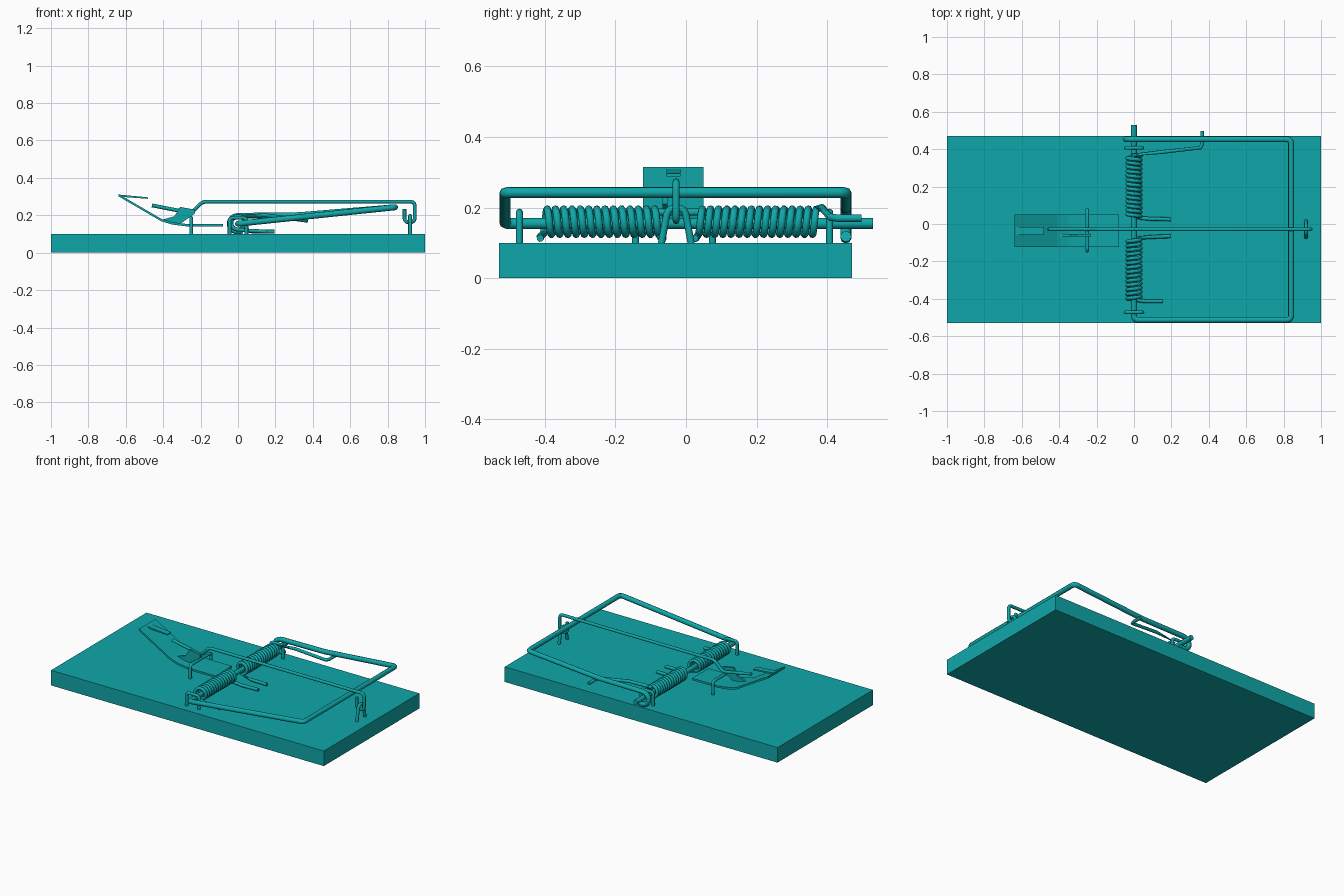
import bpy, bmesh, math
from mathutils import Vector

if "Cube" in bpy.data.objects:
    bpy.data.objects.remove(bpy.data.objects["Cube"])


def rounded(points, r, steps=5):
    """Round the corners of a polyline."""
    pts = [Vector(p) for p in points]
    out = [pts[0]]
    for a, b, c in zip(pts, pts[1:], pts[2:]):
        da, dc = a - b, c - b
        p = b + da.normalized() * min(r, da.length * 0.45)
        q = b + dc.normalized() * min(r, dc.length * 0.45)
        for i in range(steps + 1):
            t = i / steps
            out.append(p * (1 - t) ** 2 + b * 2 * t * (1 - t) + q * t * t)
    return out + [pts[-1]]


def wire(name, points, radius, corner=0.025):
    """Round wire swept along a path."""
    pts = rounded(points, corner) if corner else points
    cu = bpy.data.curves.new(name, 'CURVE')
    cu.dimensions = '3D'
    cu.bevel_depth = radius
    cu.bevel_resolution = 2
    cu.use_fill_caps = True
    sp = cu.splines.new('POLY')
    sp.points.add(len(pts) - 1)
    for s, p in zip(sp.points, pts):
        s.co = (*p, 1)
    ob = bpy.data.objects.new(name, cu)
    bpy.context.collection.objects.link(ob)
    bpy.ops.object.select_all(action='DESELECT')
    ob.select_set(True)
    bpy.context.view_layer.objects.active = ob
    bpy.ops.object.convert(target='MESH')
    bpy.ops.object.shade_smooth_by_angle(angle=math.radians(50))
    paint(bpy.context.object)


def extrude_xz(name, profile, y0, y1):
    """Side profile extruded along y."""
    bm = bmesh.new()
    face = bm.faces.new([bm.verts.new((x, y0, z)) for x, z in profile])
    ext = bmesh.ops.extrude_face_region(bm, geom=[face])
    moved = [v for v in ext['geom'] if isinstance(v, bmesh.types.BMVert)]
    bmesh.ops.translate(bm, verts=moved, vec=(0, y1 - y0, 0))
    bmesh.ops.recalc_face_normals(bm, faces=bm.faces)
    me = bpy.data.meshes.new(name)
    bm.to_mesh(me)
    bm.free()
    ob = bpy.data.objects.new(name, me)
    bpy.context.collection.objects.link(ob)
    paint(ob)


teal = bpy.data.materials.new("teal")
teal.diffuse_color = (0.005, 0.39, 0.4, 1)
teal.use_nodes = True
teal.node_tree.nodes["Principled BSDF"].inputs["Base Color"].default_value = teal.diffuse_color


def paint(ob):
    ob.data.materials.append(teal)


# Base board
extrude_xz("base_board", [(-1, 0), (1, 0), (1, 0.1), (-1, 0.1)], -0.53, 0.47)

# Hammer: axle, front arm, crossbar, back arm, hook around the axle
AX = 0.155
hook = [(0.045 * math.cos(a), 0.453, AX + 0.042 * math.sin(a))
        for a in [math.radians(90 + 30 * i) for i in range(8)]]
wire("hammer_bar", [(0, 0.53, AX), (0, -0.513, AX), (0.84, -0.513, 0.243),
                    (0.84, 0.453, 0.243), (0.32, 0.453, 0.2)] + hook, 0.016)


def coil(y0, y1, turns, start, end):
    n = turns * 20
    pts = []
    for i in range(n + 1):
        t = i / n
        a = start + (end - start + 2 * math.pi * turns) * t
        pts.append((0.036 * math.cos(a), y0 + (y1 - y0) * t, 0.16 + 0.036 * math.sin(a)))
    return pts


# Springs: tails run tangentially from each end
down, up = -math.pi / 2, math.pi / 2
wire("spring_back", [(0.195, 0.025, 0.113), (0.08, 0.028, 0.113)]
     + coil(0.035, 0.37, 14, down, up)
     + [(0.15, 0.385, 0.2), (0.355, 0.408, 0.173), (0.365, 0.43, 0.17), (0.365, 0.498, 0.17)],
     0.0105, 0)
wire("spring_front", [(0.195, -0.065, 0.113), (0.08, -0.07, 0.113)]
     + coil(-0.077, -0.405, 14, down, down)
     + [(0.06, -0.413, 0.118), (0.155, -0.413, 0.113)], 0.0105, 0)


def staple(name, a, b, top, inset=0.0):
    a, b = Vector((*a, 0.07)), Vector((*b, 0.07))
    shift = (b - a) * inset
    lift = Vector((0, 0, top - 0.07))
    wire(name, [a, a + shift + lift, b - shift + lift, b], 0.01, 0.02)


# Staples
staple("axle_staple_front", (-0.045, -0.472), (0.045, -0.472), 0.187)
staple("axle_staple_back", (-0.045, 0.407), (0.045, 0.407), 0.187)
staple("pedal_staple", (-0.25, -0.143), (-0.25, 0.075), 0.187)
staple("lock_staple", (0.92, -0.075), (0.92, 0.02), 0.198, 0.25)

# Locking bar
wire("locking_bar", [(0.89, -0.028, 0.235), (0.89, -0.028, 0.163), (0.945, -0.028, 0.163),
                     (0.945, -0.028, 0.273), (-0.19, -0.028, 0.273),
                     (-0.25, -0.028, 0.212), (-0.46, -0.028, 0.253)], 0.01)

# Bait pedal: bent sheet, bait tongue and catch fin
path = [(-0.64, 0.302), (-0.41, 0.168), (-0.35, 0.15), (-0.27, 0.14), (-0.08, 0.14)]
extrude_xz("bait_pedal", path + [(x, z + 0.013) for x, z in reversed(path)], -0.122, 0.05)
extrude_xz("bait_tongue", [(-0.64, 0.3), (-0.48, 0.288), (-0.48, 0.296), (-0.63, 0.31)],
           -0.055, -0.015)
extrude_xz("catch_fin", [(-0.41, 0.175), (-0.34, 0.195), (-0.31, 0.245), (-0.23, 0.23),
                         (-0.23, 0.21), (-0.3, 0.16), (-0.35, 0.155)], -0.067, -0.053)
